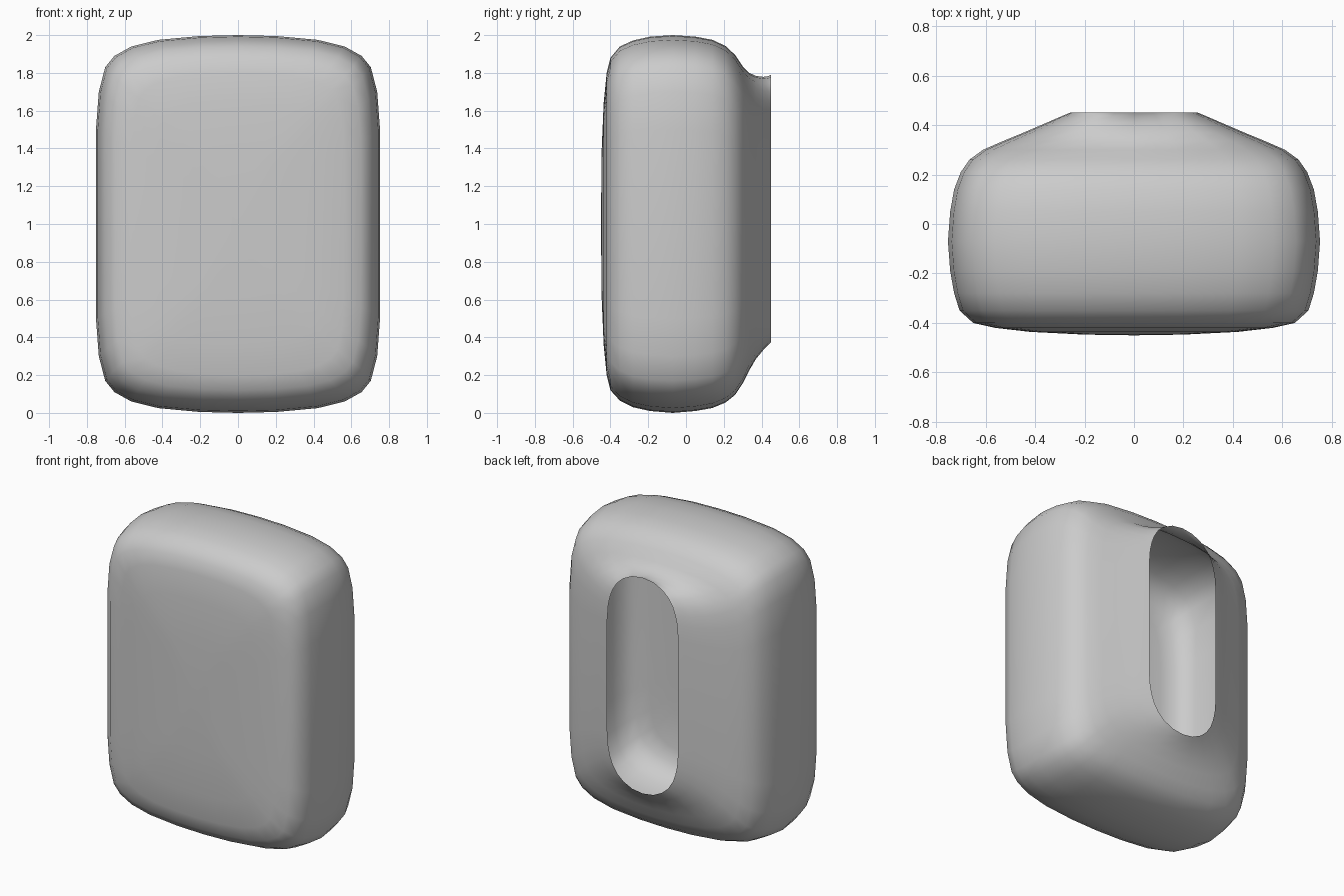
import bpy, bmesh

if "Cube" in bpy.data.objects:
    bpy.data.objects.remove(bpy.data.objects["Cube"])

# Quarter outlines (x, z), normalised: boxy shell section and rounded slot
BOX = [(0, 1), (.27, .995), (.56, .975), (.75, .94), (.87, .89),
       (.935, .83), (.98, .7), (1, .5), (1, 0)]
SLOT = [(0, 1), (.3, .985), (.55, .94), (.72, .885), (.85, .81),
        (.92, .74), (.97, .66), (1, .52), (1, 0)]

# Sections from front to back: y, half width, bottom z, top z, slot blend
SECTIONS = [
    (-.447, .20, .62, 1.38, 0), (-.436, .42, .36, 1.64, 0),
    (-.42, .56, .20, 1.80, 0), (-.40, .65, .12, 1.88, 0),
    (-.35, .705, .065, 1.94, 0), (-.28, .727, .03, 1.972, 0),
    (-.19, .743, .01, 1.992, 0), (-.07, .752, 0, 2.0, 0),
    (.05, .743, .01, 1.992, 0), (.14, .727, .026, 1.975, 0),
    (.21, .70, .055, 1.942, 0), (.26, .665, .095, 1.895, .05),
    (.30, .61, .155, 1.835, .15), (.335, .53, .225, 1.80, .35),
    (.37, .445, .285, 1.784, .55), (.41, .352, .333, 1.779, .8),
    (.437, .29, .36, 1.783, .95), (.45, .258, .373, 1.79, 1),
]


def ring(bm, y, half_w, z0, z1, blend):
    quarter = [(a[0] + (b[0] - a[0]) * blend, a[1] + (b[1] - a[1]) * blend)
               for a, b in zip(BOX, SLOT)]
    loop = quarter[:-1]
    loop += [(x, -z) for x, z in reversed(quarter[1:])]
    loop += [(-x, -z) for x, z in quarter[:-1]]
    loop += [(-x, z) for x, z in reversed(quarter[1:])]
    mid, half_h = (z0 + z1) / 2, (z1 - z0) / 2
    return [bm.verts.new((x * half_w, y, mid + z * half_h)) for x, z in loop]


bm = bmesh.new()
rings = [ring(bm, *s) for s in SECTIONS]
n = len(rings[0])

# Skin between sections, leaving the back slot open
for a, b in zip(rings, rings[1:]):
    for i in range(n):
        j = (i + 1) % n
        bm.faces.new((a[i], a[j], b[j], b[i]))

# Slightly domed front centre
centre = bm.verts.new((0, -.45, 1))
for i in range(n):
    bm.faces.new((centre, rings[0][(i + 1) % n], rings[0][i]))

bmesh.ops.recalc_face_normals(bm, faces=bm.faces)
for f in bm.faces:
    f.smooth = True

mesh = bpy.data.meshes.new("cushion_shell")
bm.to_mesh(mesh)
bm.free()
shell = bpy.data.objects.new("cushion_shell", mesh)
bpy.context.collection.objects.link(shell)
